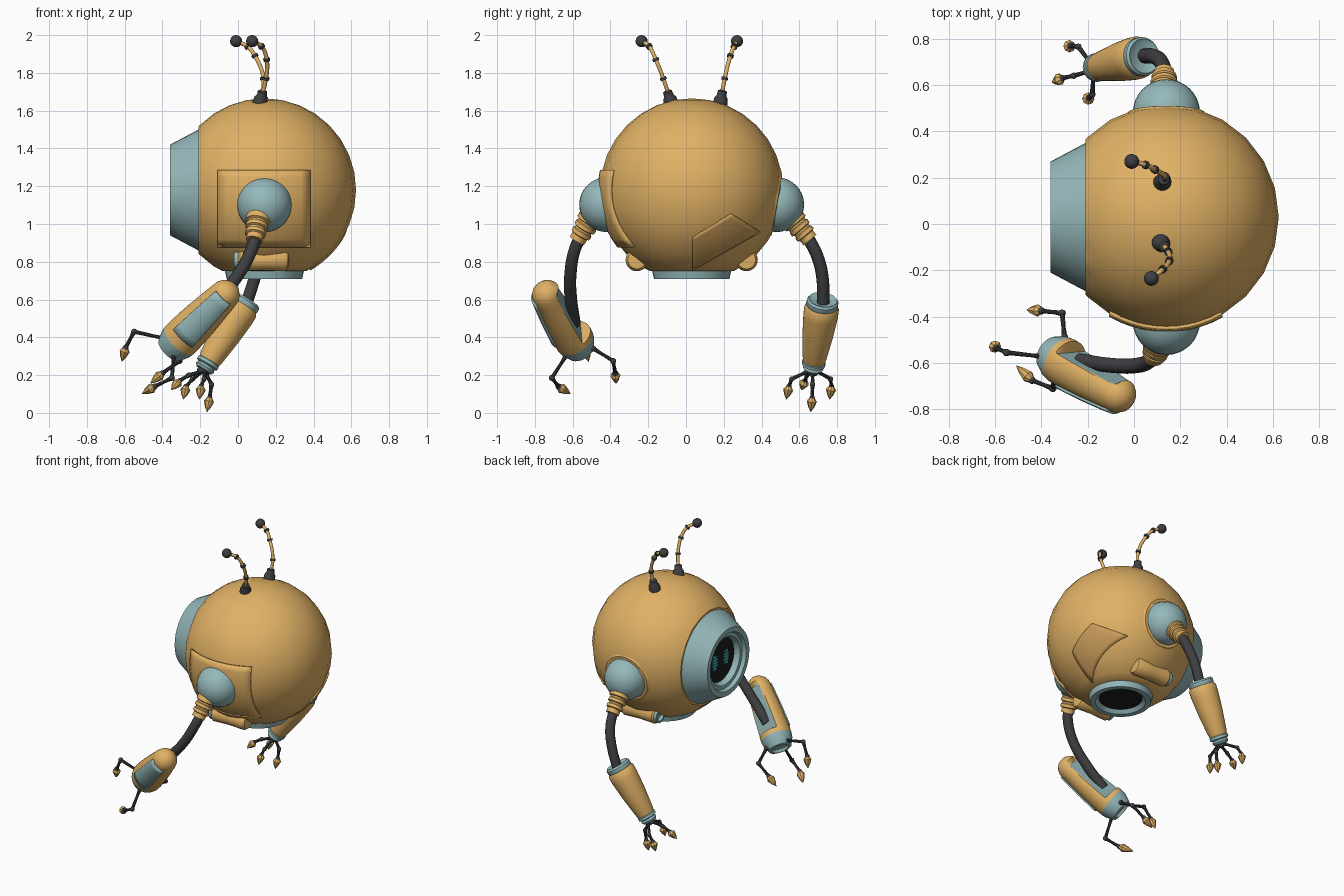
import bpy, bmesh, math
from mathutils import Vector as V, Matrix

if "Cube" in bpy.data.objects:
    bpy.data.objects.remove(bpy.data.objects["Cube"])

def mat(name, c):
    m = bpy.data.materials.new(name)
    m.diffuse_color = (*c, 1)
    m.use_nodes = True
    m.node_tree.nodes["Principled BSDF"].inputs["Base Color"].default_value = m.diffuse_color
    return m

ORANGE = mat("orange", (0.75, 0.44, 0.13))
BROWN = mat("dark_orange", (0.58, 0.33, 0.10))
TEAL = mat("teal", (0.30, 0.48, 0.49))
DARK = mat("dark", (0.05, 0.05, 0.055))
BLACK = mat("black", (0.012, 0.012, 0.014))
CYAN = mat("cyan", (0.05, 0.55, 0.65))
C, R = V((0.14, 0.03, 1.18)), 0.485        # body centre and radius

def finish(name, bm, *mats, angle=35):
    bmesh.ops.remove_doubles(bm, verts=bm.verts, dist=1e-5)
    bmesh.ops.recalc_face_normals(bm, faces=bm.faces)
    me = bpy.data.meshes.new(name)
    bm.to_mesh(me)
    bm.free()
    for m in mats:
        me.materials.append(m)
    ob = bpy.data.objects.new(name, me)
    bpy.context.collection.objects.link(ob)
    bpy.ops.object.select_all(action='DESELECT')
    ob.select_set(True)
    bpy.context.view_layer.objects.active = ob
    bpy.ops.object.shade_smooth_by_angle(angle=math.radians(angle))
    return ob

def frame(origin, axis, side=None):
    z = V(axis).normalized()
    x = V(side) if side else (V((1, 0, 0)) if abs(z.x) < 0.8 else V((0, 0, 1)))
    x = (x - z * x.dot(z)).normalized()
    m = Matrix((x, z.cross(x), z)).transposed().to_4x4()
    m.translation = V(origin)
    return m

def lathe_bm(prof, segs, a0=0.0, a1=2 * math.pi):
    """Revolve (radius, height) points about local z."""
    bm = bmesh.new()
    rows = [[bm.verts.new((r * math.cos(a0 + (a1 - a0) * i / segs),
                           r * math.sin(a0 + (a1 - a0) * i / segs), t))
             for i in range(segs + 1)] for r, t in prof]
    for p, q in zip(rows, rows[1:]):
        for i in range(segs):
            bm.faces.new((p[i], p[i + 1], q[i + 1], q[i]))
    bmesh.ops.remove_doubles(bm, verts=bm.verts, dist=1e-5)
    return bm

def lathe(name, prof, m, material, segs=32, **kw):
    bm = lathe_bm(prof, segs, **kw)
    bm.transform(m)
    return finish(name, bm, material)

def ball(name, p, r, material, segs=24):
    bm = bmesh.new()
    bmesh.ops.create_uvsphere(bm, u_segments=segs, v_segments=segs // 2, radius=r)
    bm.transform(Matrix.Translation(V(p)))
    return finish(name, bm, material, angle=60)

def tube(name, pts, r, material):
    cu = bpy.data.curves.new(name, 'CURVE')
    cu.dimensions, cu.bevel_depth, cu.bevel_resolution = '3D', r, 3
    cu.use_fill_caps, cu.resolution_u = True, 8
    sp = cu.splines.new('BEZIER')
    sp.bezier_points.add(len(pts) - 1)
    for b, p in zip(sp.bezier_points, pts):
        b.co = p
        b.handle_left_type = b.handle_right_type = 'AUTO'
    tmp = bpy.data.objects.new(name + "_path", cu)
    bpy.context.collection.objects.link(tmp)
    me = bpy.data.meshes.new_from_object(tmp.evaluated_get(bpy.context.evaluated_depsgraph_get()))
    bm = bmesh.new()
    bm.from_mesh(me)
    bpy.data.objects.remove(tmp)
    for f in bm.faces:
        f.material_index = 0
    return finish(name, bm, material, angle=50)

def solidify(ob, t):
    md = ob.modifiers.new("thickness", 'SOLIDIFY')
    md.thickness, md.offset = t, 0

# Body: sphere cut flat at the face and underside
bm = bmesh.new()
bmesh.ops.create_uvsphere(bm, u_segments=24, v_segments=16, radius=R)
bm.transform(Matrix.Translation(C))
for co, no in (((-0.21, 0, 0), (-1, 0, 0)), ((0, 0, 0.75), (0, 0, -1))):
    cut = bmesh.ops.bisect_plane(bm, geom=bm.verts[:] + bm.edges[:] + bm.faces[:],
                                 plane_co=co, plane_no=no, clear_outer=True)
    bmesh.ops.contextual_create(bm, geom=[e for e in cut['geom_cut'] if isinstance(e, bmesh.types.BMEdge)])
finish("body", bm, ORANGE)

# Face surround, screen and striped eyes
f = frame((0, C.y, C.z), (-1, 0, 0))
lathe("face_surround", [(.325, .2), (.24, .36), (.205, .36), (.195, .335), (.17, .335), (.155, .29)], f, TEAL, 40)
lathe("screen", [(.165, .295), (0, .295)], f, BLACK, 32)
for s in (-1, 1):
    for k in range(5):
        bm = bmesh.new()
        w = 0.05 if k in (1, 2, 3) else 0.034
        bmesh.ops.create_cube(bm, size=1, matrix=Matrix.Translation((-.297, C.y + s * .065, C.z + (k - 2) * .021))
                              @ Matrix.Diagonal((.006, w, .013, 1)))
        finish("eye_bar", bm, CYAN)

# Underside vent
f = frame((C.x, C.y, 0), (0, 0, 1))
lathe("vent_ring", [(.21, .755), (.2, .71), (.165, .71), (.14, .735)], f, TEAL)
lathe("vent_core", [(.15, .733), (0, .733)], f, BLACK)

# Raised hull panels projected on the sphere
def panel(name, corners, drop, material, rad, n=10):
    a, b, c, d = map(V, corners)
    bm = bmesh.new()
    g = []
    for i in range(n + 1):
        row = []
        for j in range(n + 1):
            u, w = i / n, j / n
            p = (a.lerp(b, u)).lerp(d.lerp(c, u), w) - V([C[k] for k in range(3) if k != drop])
            h = math.sqrt(max(rad * rad - p.length_squared, 0))
            q = V((h, p.x, p.y)) if drop == 0 else V((p.x, -h, p.y))
            row.append(bm.verts.new(C + q))
        g.append(row)
    for i in range(n):
        for j in range(n):
            bm.faces.new((g[i][j], g[i + 1][j], g[i + 1][j + 1], g[i][j + 1]))
    solidify(finish(name, bm, material), 0.014)

panel("side_panel", [(-.105, 1.285), (.38, 1.285), (.38, .88), (-.105, .88)], 1, ORANGE, R + .005)
panel("rear_panel", [(.035, .93), (.24, 1.055), (.39, .96), (.035, .76)], 0, BROWN, R - .002)

# Thruster pods beside the vent
for s in (-1, 1):
    f = frame((0, C.y + s * .29, .81), (1, 0, 0))
    lathe("pod", [(.045, -.005), (.06, .01), (.055, .13), (.06, .245), (.048, .265), (0, .27)], f, ORANGE, 24)
    lathe("pod_nozzle", [(.05, .01), (.05, -.02), (.035, -.02), (.03, 0), (0, 0)], f, TEAL, 24)

# Shoulders
for s in (-1, 1):
    ax = V((0, s * .985, -.17)).normalized()
    lathe("shoulder_collar", [(.19, .39), (.19, .425), (.165, .458), (.14, .458)], frame(C, ax), ORANGE)
    ball("shoulder_dome", C + ax * .457, .145, TEAL, 32)

# Ribbed arm sockets and flexible upper arms
ribs = [(0, 0), (.066, 0), (.066, .035), (.054, .04), (.054, .05), (.06, .055), (.06, .075), (.048, .08),
        (.048, .09), (.055, .095), (.055, .115), (.044, .12), (.044, .15), (0, .15)]
for a, b in (((.11, -.5, 1.04), (.085, -.578, .91)), ((.13, .56, 1.03), (.13, .665, .905))):
    lathe("arm_socket", ribs, frame(a, V(b) - V(a)), ORANGE, 24)
tube("upper_arm_a", [(.1, -.55, .95), (.07, -.59, .86), (0, -.612, .73), (-.1, -.61, .61), (-.235, -.59, .47)], .033, DARK)
tube("upper_arm_b", [(.13, .645, .93), (.12, .695, .83), (.09, .722, .72), (.045, .726, .58)], .033, DARK)

# Large forearm with a flat slot and outer plate
P0, P1 = V((-.07, -.735, .625)), V((-.31, -.59, .385))
d = (P1 - P0).normalized()
f = frame(P0, d, (.25, 1, .35))
prof = [(0, -.08), (.035, -.072), (.062, -.05), (.076, -.025), (.08, 0), (.083, .022), (.0835, .03), (.092, .12),
        (.099, .2), (.103, .27), (.105, .33), (.105, .337), (.105, .369)]
bm = lathe_bm(prof, 40)
for v in bm.verts:
    if .0 <= v.co.z <= .332:
        v.co.x = min(v.co.x, .055)
for fc in bm.faces:
    fc.material_index = int(all(abs(v.co.x - .055) < 1e-4 for v in fc.verts))
bm.transform(f)
finish("forearm_a", bm, ORANGE, TEAL)
solidify(lathe("forearm_a_plate", [(.083, -.01), (.0885, .03), (.1, .15), (.108, .27), (.11, .31)], f, TEAL, 14,
               a0=math.pi - .65, a1=math.pi + .65), .01)
lathe("wrist_a", [(.105, .368), (.1, .4), (.078, .45), (.06, .455), (.05, .435), (0, .435)], f, TEAL, 40)

# Small tapered forearm
E0, E1 = V((.045, .725, .6)), V((-.165, .675, .255))
f = frame(E0, E1 - E0)
lathe("elbow_cuff", [(0, .02), (.06, .01), (.075, 0), (.084, .012), (.084, .035), (.078, .045)], f, TEAL)
lathe("forearm_b", [(.08, .035), (.092, .055), (.092, .1), (.082, .22), (.064, .36), (.058, .385), (0, .385)], f, ORANGE)
lathe("wrist_b", [(.05, .375), (.062, .388), (.062, .405), (.048, .412), (.055, .425), (.045, .44), (0, .44)], f, TEAL)
lathe("palm_b", [(.035, .43), (.03, .46), (0, .465)], f, DARK, 16)

# Jointed claws: base, knuckle, second knuckle, tip
claws = [
    [(-.37, -.575, .39), (-.55, -.555, .43), (-.595, -.535, .345), (-.615, -.515, .27)],
    [(-.30, -.49, .34), (-.31, -.385, .275), (-.40, -.375, .21), (-.465, -.37, .155)],
    [(-.34, -.63, .31), (-.35, -.71, .185), (-.44, -.675, .14), (-.51, -.61, .10)],
    [(-.18, .685, .225), (-.24, .765, .18), (-.275, .77, .14), (-.29, .76, .07)],
    [(-.19, .66, .22), (-.26, .64, .2), (-.31, .63, .17), (-.355, .61, .12)],
    [(-.175, .645, .22), (-.18, .56, .18), (-.195, .545, .14), (-.205, .53, .07)],
    [(-.17, .67, .21), (-.14, .67, .15), (-.15, .668, .08), (-.165, .66, .003)]]
for k, (a, b, c, t) in enumerate(claws):
    for p, q in ((a, b), (b, c)):
        L = (V(q) - V(p)).length
        lathe("claw_link", [(.013, 0), (.009, L * .4), (.011, L)], frame(p, V(q) - V(p)), DARK, 10)
    for p in (a, b, c):
        ball("claw_joint", p, .016 if k < 3 else .014, DARK, 12)
    L = (V(t) - V(c)).length
    lathe("claw_tip", [(0, 0), (.014, 0), (.027, L * .25), (.016, L * .65), (0, L)], frame(c, V(t) - V(c)), ORANGE, 8)

# Antennae with bases, rings and ball ends
for pts in ([(.12, -.085, 1.66), (.148, -.12, 1.77), (.152, -.16, 1.87), (.125, -.195, 1.94), (.075, -.235, 1.968)],
            [(.125, .185, 1.66), (.135, .205, 1.77), (.09, .235, 1.89), (.05, .255, 1.94), (-.01, .27, 1.968)]):
    tube("antenna_stem", pts, .011, ORANGE)
    ball("antenna_ball", pts[-1], .032, DARK)
    up = V(pts[1]) - V(pts[0])
    lathe("antenna_base", [(.04, -.04), (.036, .005), (.026, .02), (.024, .045), (.014, .05), (0, .05)],
          frame(pts[0], up), DARK, 20)
    for i in (1, 2, 3):
        ax = V(pts[i + 1]) - V(pts[i - 1])
        lathe("antenna_ring", [(0, -.007), (.018, -.007), (.018, .007), (0, .007)], frame(pts[i], ax), DARK, 14)
